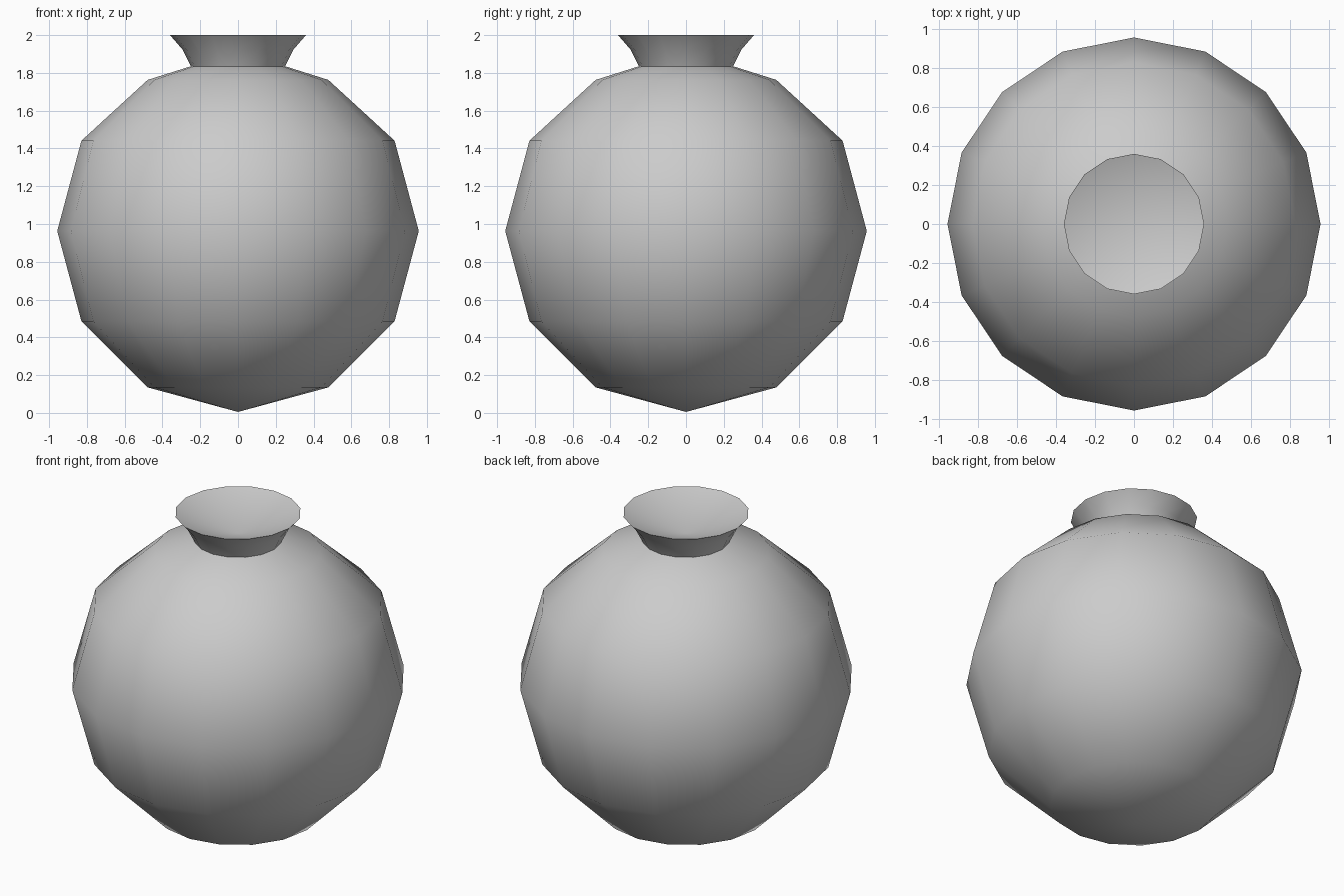
import bpy, bmesh
from math import cos, sin, tau, radians

if "Cube" in bpy.data.objects:
    bpy.data.objects.remove(bpy.data.objects["Cube"])

SIDES = 16


def lathe(name, profile):
    """Revolve (radius, z) points around z; radius 0 makes a single pole."""
    bm = bmesh.new()
    rings = []
    for r, z in profile:
        n = SIDES if r > 0 else 1
        rings.append([bm.verts.new((r * cos(tau * i / SIDES), r * sin(tau * i / SIDES), z))
                      for i in range(n)])
    for a, b in zip(rings, rings[1:]):
        for i in range(SIDES):
            j = (i + 1) % SIDES
            if len(a) == 1:
                bm.faces.new((a[0], b[j], b[i]))
            elif len(b) == 1:
                bm.faces.new((a[i], a[j], b[0]))
            else:
                bm.faces.new((a[i], a[j], b[j], b[i]))
    mesh = bpy.data.meshes.new(name)
    bm.to_mesh(mesh)
    bm.free()
    obj = bpy.data.objects.new(name, mesh)
    bpy.context.collection.objects.link(obj)
    bpy.ops.object.select_all(action='DESELECT')
    obj.select_set(True)
    bpy.context.view_layer.objects.active = obj
    bpy.ops.object.shade_smooth_by_angle(angle=radians(60))
    return obj


# Round body, from the bottom pole up to the neck opening
lathe("pot_body", [(0, 0.005), (0.478, 0.135), (0.829, 0.485), (0.957, 0.963),
                   (0.829, 1.441), (0.478, 1.763), (0.25, 1.835)])

# Flared neck, closed by a shallow dish inside the rim
lathe("flared_neck", [(0.25, 1.835), (0.295, 1.925), (0.36, 2.0), (0, 1.87)])
